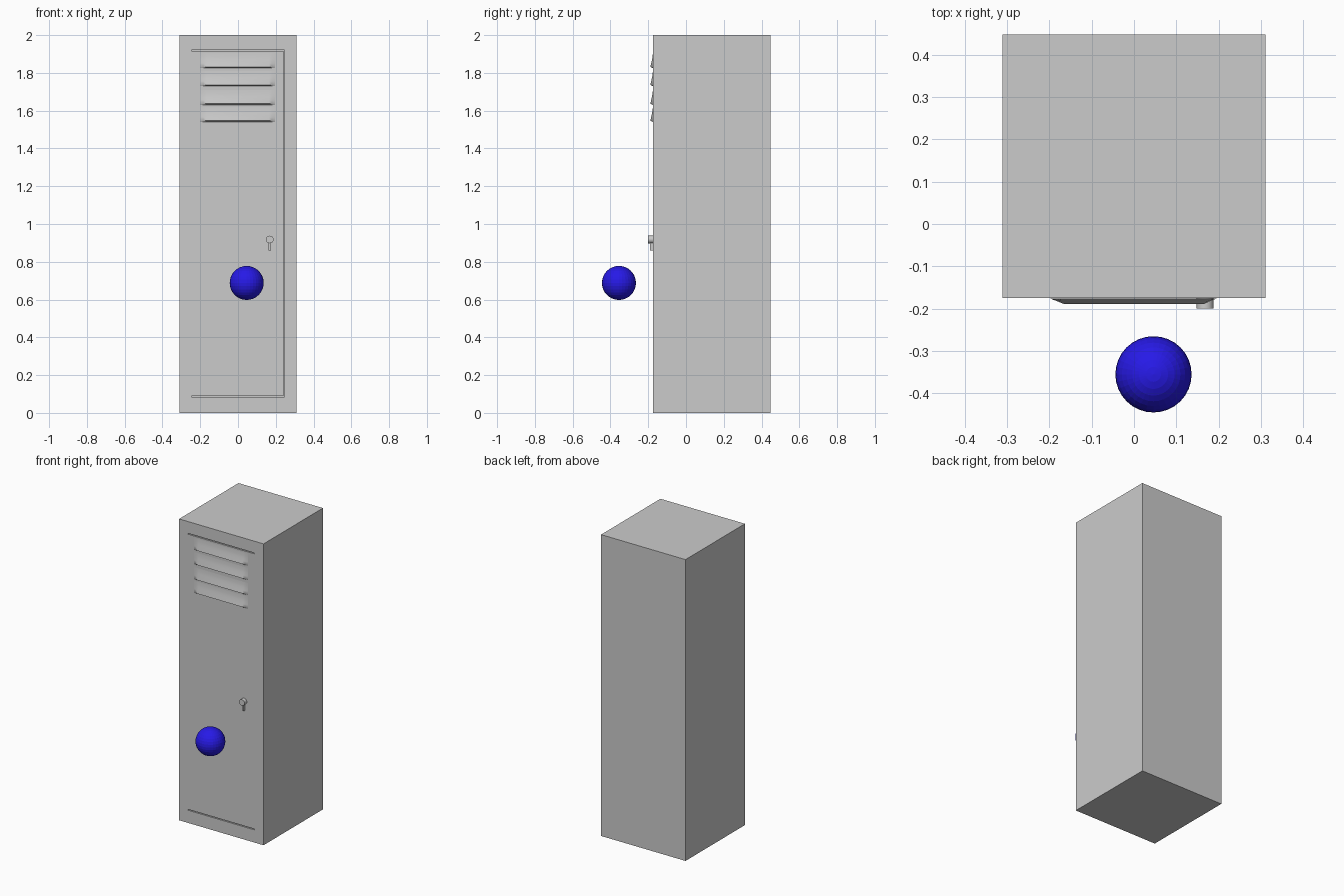
import bpy, bmesh
from math import radians

if "Cube" in bpy.data.objects:
    bpy.data.objects.remove(bpy.data.objects["Cube"])

FRONT = -0.175


def box(name, lo, hi):
    bpy.ops.mesh.primitive_cube_add(size=1, location=[(a + b) / 2 for a, b in zip(lo, hi)])
    ob = bpy.context.object
    ob.name = name
    ob.scale = [b - a for a, b in zip(lo, hi)]
    bpy.ops.object.transform_apply(location=False, rotation=False, scale=True)
    return ob


def louver(name, z0):
    # pressed vent: profile of (height, protrusion), fading out at both ends
    profile = [(0.08, 0.0), (0.062, 0.0015), (0.045, 0.0045),
               (0.026, 0.009), (0.007, 0.0135), (0.0, 0.0)]
    columns = [(-0.2, 0), (-0.182, 0.5), (-0.165, 1), (0.165, 1), (0.18, 0.5), (0.197, 0)]
    bm = bmesh.new()
    rows = [[bm.verts.new((x, FRONT - 0.0004 - d * f, z0 + h)) for x, f in columns]
            for h, d in profile]
    for a, b in zip(rows, rows[1:]):
        for i in range(len(columns) - 1):
            bm.faces.new((a[i], b[i], b[i + 1], a[i + 1]))
    me = bpy.data.meshes.new(name)
    bm.to_mesh(me)
    bm.free()
    ob = bpy.data.objects.new(name, me)
    bpy.context.collection.objects.link(ob)
    bpy.ops.object.select_all(action='DESELECT')
    ob.select_set(True)
    bpy.context.view_layer.objects.active = ob
    bpy.ops.object.shade_smooth_by_angle(angle=radians(35))


# cabinet with a shallow door recess
body = box("cabinet_body", (-0.31, FRONT, 0), (0.31, 0.448, 2))
cutter = box("door_recess_cutter", (-0.245, FRONT - 0.1, 0.084), (0.245, FRONT + 0.02, 1.922))
mod = body.modifiers.new("door_recess", 'BOOLEAN')
mod.operation = 'DIFFERENCE'
mod.solver = 'EXACT'
mod.object = cutter
bpy.context.view_layer.objects.active = body
bpy.ops.object.modifier_apply(modifier=mod.name)
bpy.data.objects.remove(cutter)

# door: hinged flush on the left, thin gaps on the other sides
box("door", (-0.245, FRONT, 0.09), (0.242, FRONT + 0.02, 1.916))

# ventilation louvers
for i, z in enumerate((1.825, 1.73, 1.63, 1.54)):
    louver(f"louver_{i + 1}", z)

# latch: round knob with a short lever hanging below
bpy.ops.mesh.primitive_cylinder_add(vertices=24, radius=0.02, depth=0.026,
                                    location=(0.168, FRONT - 0.012, 0.918),
                                    rotation=(radians(90), 0, 0))
bpy.context.object.name = "latch_knob"
bpy.ops.object.shade_smooth_by_angle(angle=radians(30))
box("latch_lever", (0.161, FRONT - 0.015, 0.86), (0.175, FRONT + 0.001, 0.915))

# blue ball floating in front
bpy.ops.mesh.primitive_uv_sphere_add(segments=32, ring_count=16, radius=0.09,
                                     location=(0.046, -0.355, 0.688))
ball = bpy.context.object
ball.name = "blue_ball"
mat = bpy.data.materials.new("blue")
mat.diffuse_color = (0.02, 0.01, 0.8, 1)
mat.use_nodes = True
mat.node_tree.nodes["Principled BSDF"].inputs["Base Color"].default_value = mat.diffuse_color
ball.data.materials.append(mat)
